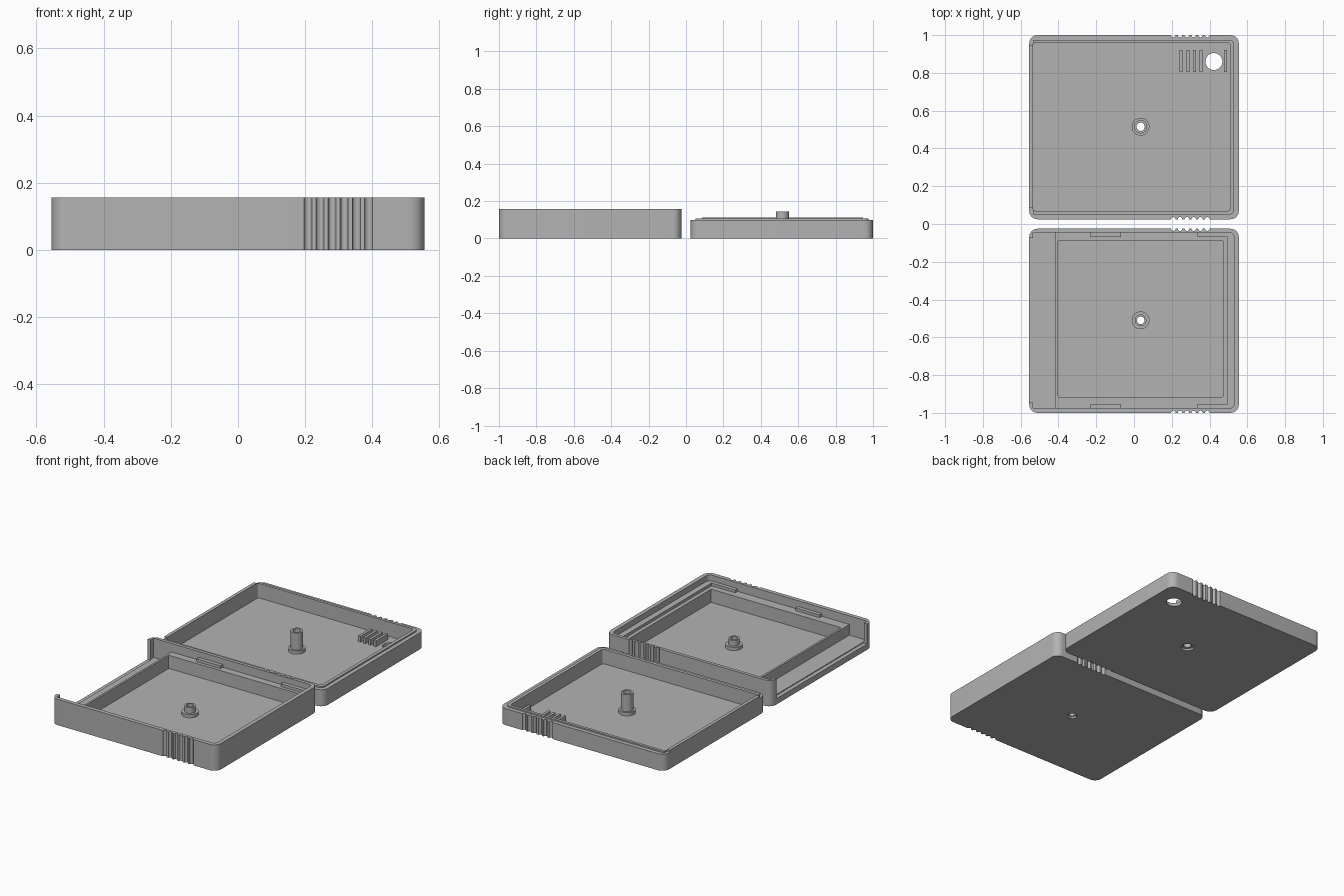
import bpy, bmesh, math
from mathutils import Vector

cube = bpy.data.objects.get("Cube")
if cube:
    bpy.data.objects.remove(cube)

# One plastic colour
grey = bpy.data.materials.new("grey plastic")
grey.use_nodes = True
COLOUR = (0.45, 0.45, 0.45, 1)
grey.diffuse_color = COLOUR
grey.node_tree.nodes["Principled BSDF"].inputs["Base Color"].default_value = COLOUR


def prism(name, pts, z0, z1):
    """Extrude a flat outline from z0 to z1."""
    bm = bmesh.new()
    face = bm.faces.new([bm.verts.new((x, y, z0)) for x, y in pts])
    top = bmesh.ops.extrude_face_region(bm, geom=[face])["geom"]
    bmesh.ops.translate(bm, vec=(0, 0, z1 - z0),
                        verts=[v for v in top if isinstance(v, bmesh.types.BMVert)])
    bmesh.ops.recalc_face_normals(bm, faces=bm.faces)
    mesh = bpy.data.meshes.new(name)
    bm.to_mesh(mesh)
    bm.free()
    mesh.materials.append(grey)
    obj = bpy.data.objects.new(name, mesh)
    bpy.context.collection.objects.link(obj)
    return obj


def rounded(x0, x1, y0, y1, r, steps=8):
    """Outline of a rectangle with rounded corners."""
    pts = []
    corners = ((x1 - r, y1 - r), (x0 + r, y1 - r), (x0 + r, y0 + r), (x1 - r, y0 + r))
    for k, (cx, cy) in enumerate(corners):
        for i in range(steps + 1):
            a = (k + i / steps) * math.pi / 2
            pts.append((cx + r * math.cos(a), cy + r * math.sin(a)))
    return pts


def box(name, x0, x1, y0, y1, z0, z1):
    return prism(name, [(x0, y0), (x1, y0), (x1, y1), (x0, y1)], z0, z1)


def disc(name, x, y, r, z0, z1, n=32):
    return prism(name, [(x + r * math.cos(2 * math.pi * i / n),
                         y + r * math.sin(2 * math.pi * i / n)) for i in range(n)], z0, z1)


def combine(obj, others, operation="DIFFERENCE"):
    """Apply each boolean in turn and drop the helper."""
    for other in others:
        other.hide_render = True
        mod = obj.modifiers.new("cut", "BOOLEAN")
        mod.operation, mod.solver, mod.object = operation, "EXACT", other
        bpy.context.view_layer.objects.active = obj
        bpy.ops.object.modifier_apply(modifier=mod.name)
        bpy.data.objects.remove(other)


def grip(y0, y1):
    """Upright finger grooves on both long sides."""
    return [disc("groove", 0.208 + 0.036 * i, y, 0.012, -0.1, 0.3, 12)
            for y in (y0, y1) for i in range(6)]


def finish(obj):
    bpy.ops.object.select_all(action="DESELECT")
    obj.select_set(True)
    bpy.context.view_layer.objects.active = obj
    bpy.ops.object.shade_smooth_by_angle(angle=math.radians(30))


W, HX = 0.555, 0.035

# Deep tray: outer shell, raised board ledge and sunken pocket
Y0, Y1, CY = -1.0, -0.025, -0.51
deep = prism("deep_tray", rounded(-W, W, Y0, Y1, 0.045), 0, 0.157)
combine(deep, [
    prism("upper", rounded(-0.535, 0.53, Y0 + 0.025, Y1 - 0.02, 0.025), 0.105, 0.3),
    box("connector_bay", -0.535, -0.415, Y0 + 0.025, Y1 - 0.02, 0.04, 0.3),
    box("connector_opening", -0.7, -0.53, -0.945, -0.075, 0.035, 0.3),
    prism("pocket", rounded(-0.403, 0.472, -0.915, -0.088, 0.008, 3), 0.025, 0.3),
] + grip(Y0, Y1))

# Locating tabs and end strip on the ledge
TABS = ((-0.23, -0.07), (0.335, 0.495))
combine(deep, [box("tab", a, b, y, y + 0.027, 0.1, 0.122)
               for a, b in TABS for y in (-0.979, -0.068)]
        + [box("end_strip", 0.495, 0.535, -0.979, -0.041, 0.1, 0.122)], "UNION")

# Short screw boss in the deep tray
combine(deep, [disc("flange", HX, CY, 0.047, 0.02, 0.045),
               disc("boss", HX, CY, 0.031, 0.02, 0.08)], "UNION")
combine(deep, [disc("hole", HX, CY, 0.02, -0.1, 0.3),
               disc("recess", HX, CY, 0.031, -0.1, 0.012, 6)])
finish(deep)

# Shallow tray: shell with an inner lip and a raised connector end
Y0, Y1, CY = 0.025, 1.0, 0.515
lid = prism("shallow_tray", rounded(-W, W, Y0, Y1, 0.045), 0, 0.1)
lip = prism("lip", rounded(-0.6, 0.53, Y0 + 0.025, Y1 - 0.025, 0.025), 0.05, 0.108)
combine(lip, [box("trim", -0.7, -0.535, 0, 1.1, 0, 0.3)])
combine(lid, [lip, box("end_wall", -W, -0.53, 0.085, 0.945, 0.05, 0.113)], "UNION")
combine(lid, [prism("hollow", rounded(-0.535, 0.51, Y0 + 0.045, Y1 - 0.042, 0.012, 4), 0.02, 0.3)]
        + grip(Y0, Y1))

# Row of ribs in the corner
combine(lid, [box("rib", x - 0.008, x + 0.008, 0.805, 0.92, 0.015, 0.055)
              for x in (0.25, 0.285, 0.32, 0.355, 0.485)], "UNION")

# Tall screw post, with recess below, and the round window
combine(lid, [disc("flange", HX, CY, 0.047, 0.015, 0.04),
              disc("post", HX, CY, 0.035, 0.015, 0.143)], "UNION")
combine(lid, [disc("hole", HX, CY, 0.022, -0.1, 0.3),
              disc("recess", HX, CY, 0.038, -0.1, 0.012),
              disc("window", 0.423, 0.86, 0.045, -0.1, 0.3)])
finish(lid)
